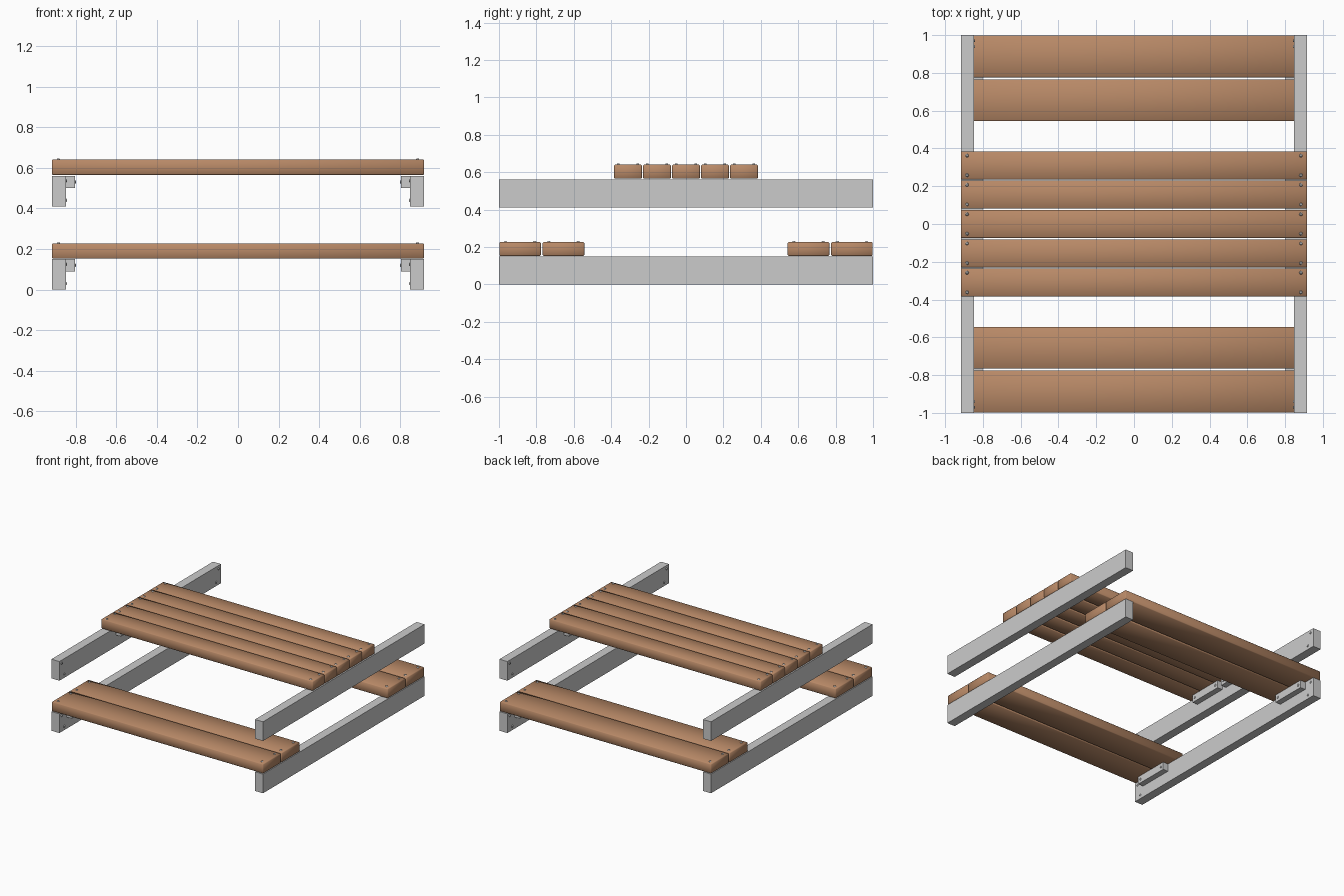
import bpy, bmesh, math
from mathutils import Matrix, Vector

if "Cube" in bpy.data.objects:
    bpy.data.objects.remove(bpy.data.objects["Cube"])


def material(name, rgb):
    m = bpy.data.materials.new(name)
    m.diffuse_color = (*rgb, 1)
    m.use_nodes = True
    m.node_tree.nodes["Principled BSDF"].inputs["Base Color"].default_value = m.diffuse_color
    return m


WOOD = material("brown wood", (0.48, 0.25, 0.135))
METAL = material("light grey", (0.60, 0.60, 0.60))


def finish(bm, name, mat, smooth=False):
    me = bpy.data.meshes.new(name)
    bm.to_mesh(me)
    bm.free()
    me.materials.append(mat)
    for p in me.polygons:
        p.use_smooth = smooth
    ob = bpy.data.objects.new(name, me)
    bpy.context.collection.objects.link(ob)
    return ob


def box(name, lo, hi, mat, bevel=0):
    bm = bmesh.new()
    lo, hi = Vector(lo), Vector(hi)
    bmesh.ops.create_cube(bm, size=1, matrix=Matrix.Translation((lo + hi) / 2)
                          @ Matrix.Diagonal((*(hi - lo), 1)))
    if bevel:
        bmesh.ops.bevel(bm, geom=bm.edges[:], offset=bevel, segments=1,
                        affect='EDGES')
    return finish(bm, name, mat, smooth=bool(bevel))


def screw(bm, pos, axis):
    """Low domed screw head, pointing along axis."""
    rot = Vector((0, 0, 1)).rotation_difference(Vector(axis)).to_matrix().to_4x4()
    bmesh.ops.create_cone(bm, cap_ends=True, segments=12, radius1=0.010,
                          radius2=0.005, depth=0.007,
                          matrix=Matrix.Translation(Vector(pos) + Vector(axis) * 0.0025) @ rot)


HALF = 0.917      # half length of the planks
INNER = 0.848     # inner face of the beams
CLEAT = 0.803     # inner face of the cleats
screws = bmesh.new()

# planks with two screws at each end: (name, z, width, screw offset, centres)
rows = [("table_plank", 0.565, 0.148, 0.052, [i * 0.155 for i in range(-2, 3)]),
        ("bench_plank", 0.152, 0.222, 0.078, [-0.887, -0.655, 0.655, 0.887])]
for name, z, width, off, centres in rows:
    for y in centres:
        box(name, (-HALF, y - width / 2, z), (HALF, y + width / 2, z + 0.075),
            WOOD, bevel=0.005)
        for sx in (-1, 1):
            for sy in (-1, 1):
                screw(screws, (sx * 0.884, y + sy * off, z + 0.075), (0, 0, 1))

# side beams with inner cleats: (level, bottom z, cleat centres)
for level, z, centres in [("table", 0.41, (-0.16, 0.16)),
                          ("bench", 0.0, (-0.77, 0.77))]:
    top = z + 0.15
    for s in (-1, 1):
        xs = sorted((s * INNER, s * HALF))
        box(level + "_beam", (xs[0], -1, z), (xs[1], 1, top), METAL)
        for e in (-1, 1):
            screw(screws, (s * INNER, e * 0.97, z + 0.125), (-s, 0, 0))
            screw(screws, (s * INNER, e * 0.94, z + 0.03), (-s, 0, 0))
        for y in centres:
            xs = sorted((s * CLEAT, s * INNER))
            box(level + "_cleat", (xs[0], y - 0.14, top - 0.06),
                (xs[1], y + 0.14, top), METAL)
            for e in (-1, 1):
                screw(screws, (s * CLEAT, y + e * 0.115, top - 0.03), (-s, 0, 0))

finish(screws, "screws", METAL)
